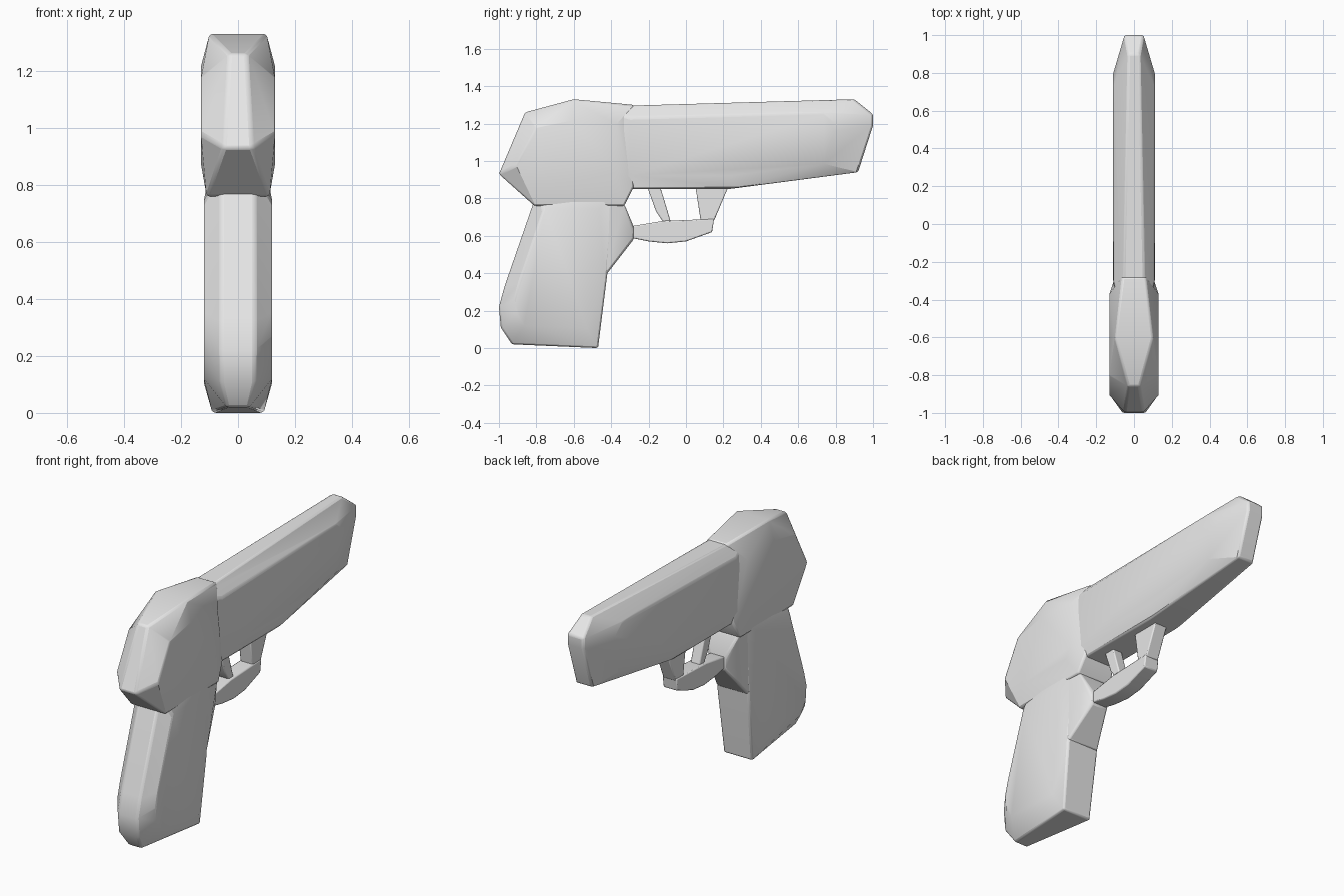
import bpy
import bmesh

cube = bpy.data.objects.get("Cube")
if cube:
    bpy.data.objects.remove(cube, do_unlink=True)

colour = (.8, .8, .8, 1)
grey = bpy.data.materials.new("plain grey")
grey.use_nodes = True
grey.diffuse_color = colour
grey.node_tree.nodes["Principled BSDF"].inputs["Base Color"].default_value = colour


def hull(name, points, bevel):
    """Convex part from (half width, y, z) points, mirrored across x."""
    bm = bmesh.new()
    for width, y, z in points:
        for side in (-1, 1):
            bm.verts.new((side * width, y, z))
    result = bmesh.ops.convex_hull(bm, input=bm.verts[:])
    spare = {item for item in result["geom_interior"] + result["geom_unused"]
             if isinstance(item, bmesh.types.BMVert)}
    bmesh.ops.delete(bm, geom=list(spare), context="VERTS")
    bmesh.ops.dissolve_limit(bm, angle_limit=.02, verts=bm.verts[:], edges=bm.edges[:])
    bmesh.ops.recalc_face_normals(bm, faces=bm.faces[:])
    mesh = bpy.data.meshes.new(name)
    bm.to_mesh(mesh)
    bm.free()
    mesh.materials.append(grey)
    part = bpy.data.objects.new(name, mesh)
    bpy.context.collection.objects.link(part)
    soft = part.modifiers.new("soft edges", "BEVEL")
    soft.width = bevel
    soft.segments = 2
    soft.limit_method = "ANGLE"
    soft.angle_limit = .6
    bpy.ops.object.select_all(action="DESELECT")
    part.select_set(True)
    bpy.context.view_layer.objects.active = part
    bpy.ops.object.shade_smooth_by_angle(angle=.5)


def faceted(name, outline, cheek, scale_y, scale_z):
    """Narrow rim of (y, z, half width) swelling to wider, smaller cheeks."""
    ys = [y for y, z, rim in outline]
    zs = [z for y, z, rim in outline]
    mid_y = (min(ys) + max(ys)) / 2
    mid_z = (min(zs) + max(zs)) / 2
    points = []
    for y, z, rim in outline:
        points.append((rim, y, z))
        points.append((cheek, mid_y + (y - mid_y) * scale_y, mid_z + (z - mid_z) * scale_z))
    hull(name, points, bevel=.01)


def plate(name, outline, half_width):
    """Flat-sided part from a convex (y, z) outline."""
    hull(name, [(half_width, y, z) for y, z in outline], bevel=.006)


# Long tapered barrel, its rear end buried in the body
faceted("barrel", [
    (-.5, 1.29, .06), (.9, 1.33, .03), (1, 1.25, .05), (1, 1.19, .05),
    (.92, .94, .05), (.23, .85, .09), (-.5, .85, .09),
], cheek=.11, scale_y=.73, scale_z=.7)

# Rear body
faceted("rear_body", [
    (-.28, 1.3, .06), (-.6, 1.33, .1), (-.86, 1.26, .03), (-1, .93, .05),
    (-.81, .76, .11), (-.33, .76, .11), (-.28, .86, .1),
], cheek=.13, scale_y=.75, scale_z=.6)

# Grip with a rounded heel, its top buried in the body
faceted("grip", [
    (-.79, .85, .06), (-.97, .33, .06), (-1, .22, .06), (-.99, .11, .06),
    (-.93, .02, .04), (-.47, 0, .09), (-.42, .4, .1), (-.38, .85, .1),
], cheek=.12, scale_y=.73, scale_z=.75)

# Swelling at the front of the grip
hull("grip_front", [
    (.1, -.5, .4), (.1, -.42, .4), (.05, -.28, .58),
    (.05, -.28, .65), (.1, -.33, .77), (.11, -.5, .77),
], bevel=.01)

# Guard and trigger
plate("guard_bar", [
    (-.3, .65), (-.12, .68), (.15, .69), (.14, .62),
    (0, .57), (-.1, .56), (-.2, .57), (-.3, .59),
], half_width=.045)
plate("guard_post", [(.05, .87), (.23, .87), (.15, .68), (.08, .67)], half_width=.04)
plate("trigger", [(-.21, .87), (-.14, .87), (-.08, .67), (-.12, .67), (-.16, .73)], half_width=.03)
